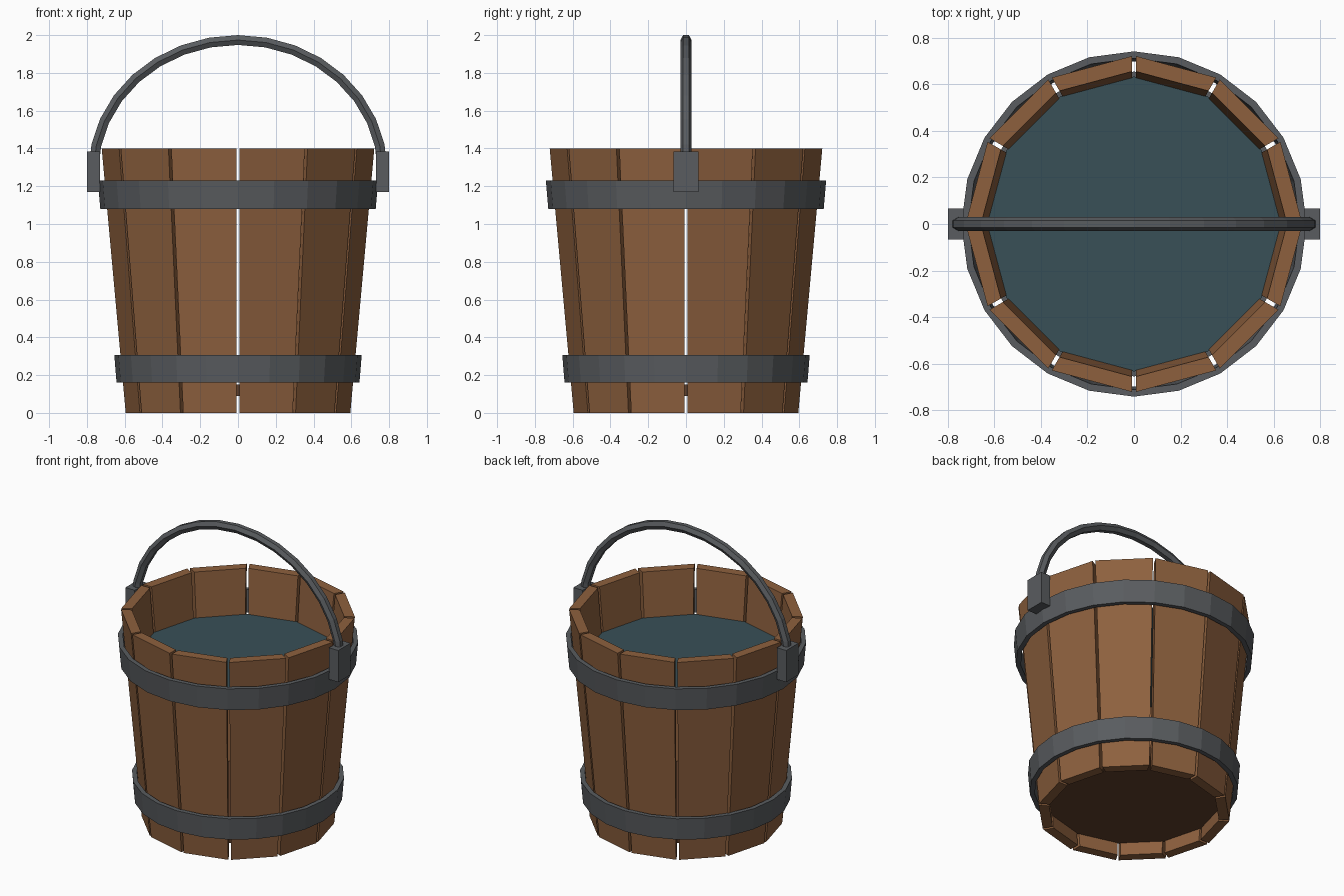
import bpy, bmesh, math
from math import sin, cos, pi, radians

if "Cube" in bpy.data.objects:
    bpy.data.objects.remove(bpy.data.objects["Cube"])


def material(name, rgb):
    m = bpy.data.materials.new(name)
    m.diffuse_color = (*rgb, 1)
    m.use_nodes = True
    m.node_tree.nodes["Principled BSDF"].inputs["Base Color"].default_value = m.diffuse_color
    return m


WOOD = material("wood", (0.27, 0.118, 0.048))
DARK_WOOD = material("dark_wood", (0.12, 0.052, 0.024))
IRON = material("iron", (0.10, 0.107, 0.115))
WATER = material("water", (0.04, 0.08, 0.095))


def make(name, mat, verts, faces):
    me = bpy.data.meshes.new(name)
    me.from_pydata(verts, [], faces)
    bm = bmesh.new()
    bm.from_mesh(me)
    bmesh.ops.recalc_face_normals(bm, faces=bm.faces)
    bm.to_mesh(me)
    bm.free()
    me.materials.append(mat)
    ob = bpy.data.objects.new(name, me)
    bpy.context.collection.objects.link(ob)
    return ob


def ring(r, z, n):
    return [(r * cos(2 * pi * i / n), r * sin(2 * pi * i / n), z) for i in range(n)]


def skin(rings, n, closed):
    # quads joining consecutive n-sided loops, either closed round or capped
    faces = []
    m = len(rings)
    for k in range(m if closed else m - 1):
        a, b = k * n, (k + 1) % m * n
        faces += [(a + i, a + (i + 1) % n, b + (i + 1) % n, b + i) for i in range(n)]
    if not closed:
        faces += [tuple(range(n)), tuple(range((m - 1) * n, m * n))]
    return [v for r in rings for v in r], faces


# Staves: twelve tapered planks with narrow gaps between them
SIDES, HEIGHT, THICK, GAP = 12, 1.40, 0.066, 0.018
HALF = pi / SIDES


def plank_section(r, z):
    pts = []
    for rad, s in ((r, -1), (r, 1), (r - THICK, 1), (r - THICK, -1)):
        pts.append((rad * cos(HALF), s * (rad * sin(HALF) - GAP / 2), z))
    return pts


for i in range(SIDES):
    v, f = skin([plank_section(0.597, 0), plank_section(0.724, HEIGHT)], 4, False)
    make(f"stave_{i + 1}", WOOD, v, f).rotation_euler.z = HALF * (2 * i + 1)

# Recessed base board and water surface
v, f = skin([ring(0.545, 0.09, SIDES), ring(0.55, 0.15, SIDES)], SIDES, False)
make("base_board", DARK_WOOD, v, f)
make("water_surface", WATER, ring(0.634, 1.10, SIDES), [tuple(range(SIDES))])

# Iron hoops
for name, z0, z1, r0, r1 in (("lower_hoop", 0.16, 0.307, 0.643, 0.655),
                             ("upper_hoop", 1.08, 1.23, 0.729, 0.742)):
    t = 0.03
    v, f = skin([ring(r0, z0, 24), ring(r1, z1, 24),
                 ring(r1 - t, z1, 24), ring(r0 - t, z0, 24)], 24, True)
    make(name, IRON, v, f)

# Handle brackets
for side, s in (("left", -1), ("right", 1)):
    section = [[(s * x, y, z) for x, y in ((0.73, -0.066), (0.80, -0.066),
                                           (0.80, 0.066), (0.73, 0.066))]
               for z in (1.17, 1.385)]
    v, f = skin(section, 4, False)
    make(f"{side}_bracket", IRON, v, f)

# Arched handle: hexagonal rod swept along a half ellipse
A, B, ZC, ROD, STEPS = 0.765, 0.694, 1.28, 0.03, 16
loops = []
for k in range(STEPS + 1):
    t = pi * k / STEPS
    nx, nz = B * cos(t), A * sin(t)
    d = math.hypot(nx, nz)
    nx, nz = nx / d, nz / d
    loop = []
    for j in range(6):
        a = radians(60 * j)
        out = ROD * sin(a)
        loop.append((A * cos(t) + nx * out, ROD * cos(a), ZC + B * sin(t) + nz * out))
    loops.append(loop)
v, f = skin(loops, 6, False)
make("handle", IRON, v, f)
